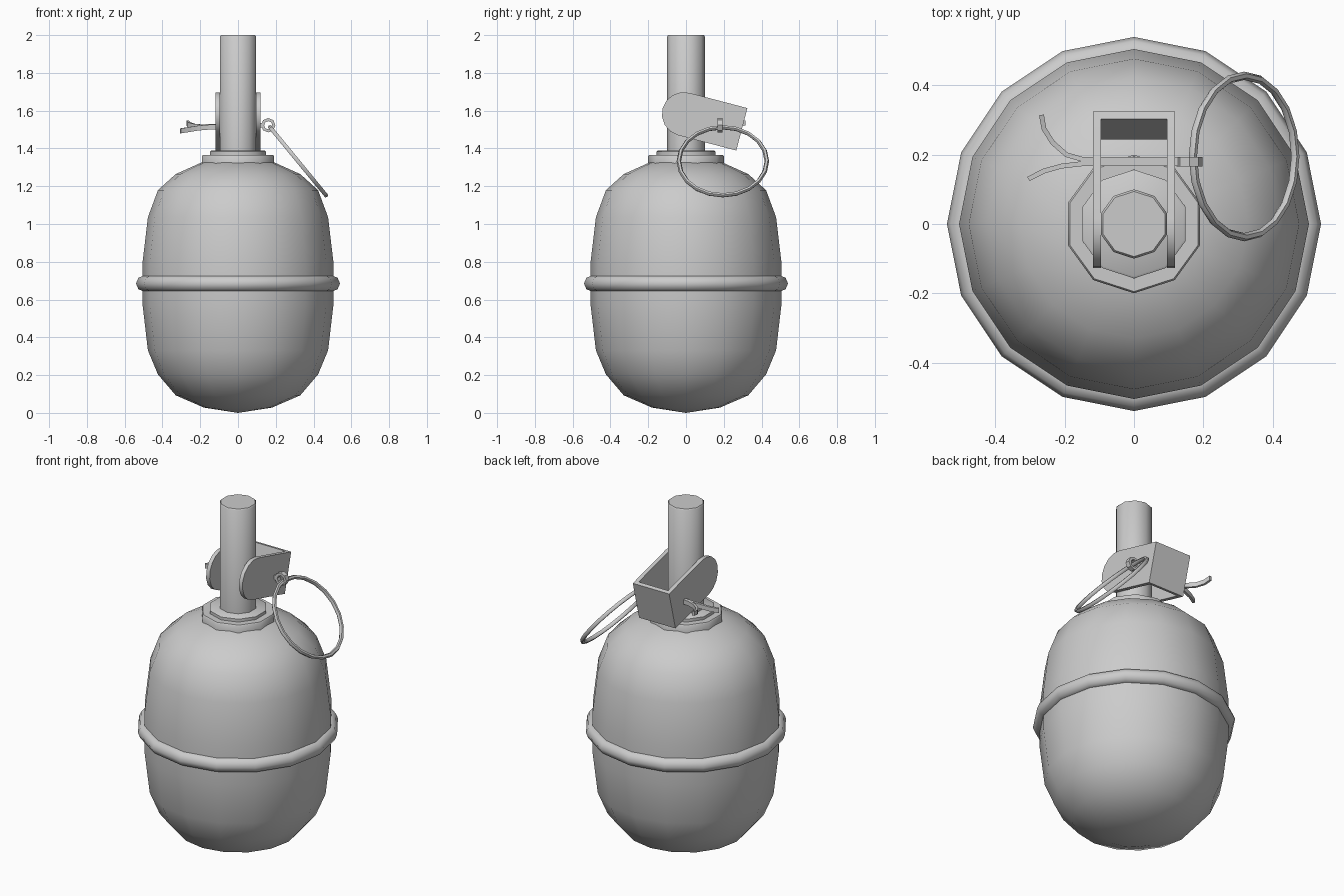
import bpy, bmesh, math
from mathutils import Vector, Matrix

if "Cube" in bpy.data.objects:
    bpy.data.objects.remove(bpy.data.objects["Cube"])


def finish(name, bm, angle=40):
    """Turn a bmesh into an object, smooth with sharp creases."""
    bmesh.ops.remove_doubles(bm, verts=bm.verts, dist=1e-5)
    bmesh.ops.recalc_face_normals(bm, faces=bm.faces)
    for f in bm.faces:
        f.smooth = True
    for e in bm.edges:
        e.smooth = len(e.link_faces) == 2 and e.calc_face_angle(0) < math.radians(angle)
    me = bpy.data.meshes.new(name)
    bm.to_mesh(me)
    bm.free()
    ob = bpy.data.objects.new(name, me)
    bpy.context.collection.objects.link(ob)
    return ob


def lathe(name, profile, sides, angle=40):
    """Revolve (radius, z) points around z, first vertex on +y."""
    bm = bmesh.new()
    vs = [bm.verts.new((0, r, z)) for r, z in profile]
    es = [bm.edges.new(p) for p in zip(vs, vs[1:])]
    bmesh.ops.spin(bm, geom=vs + es, cent=(0, 0, 0), axis=(0, 0, 1),
                   angle=math.tau, steps=sides, use_merge=False)
    return finish(name, bm, angle)


def torus(name, major, minor, n, m, matrix):
    """Ring of m-sided tube with n segments around local z."""
    bm = bmesh.new()
    grid = []
    for i in range(n):
        a = math.tau * i / n
        row = []
        for j in range(m):
            b = math.tau * j / m
            r = major + minor * math.cos(b)
            row.append(bm.verts.new((r * math.cos(a), r * math.sin(a), minor * math.sin(b))))
        grid.append(row)
    for i in range(n):
        p, q = grid[i], grid[(i + 1) % n]
        for j in range(m):
            k = (j + 1) % m
            bm.faces.new((p[j], q[j], q[k], p[k]))
    bm.transform(matrix)
    return finish(name, bm, 60)


def prism(bm, outline, x0, x1):
    """Extrude a (y, z) outline between two x positions."""
    a = [bm.verts.new((x0, y, z)) for y, z in outline]
    b = [bm.verts.new((x1, y, z)) for y, z in outline]
    bm.faces.new(a)
    bm.faces.new(b[::-1])
    for i in range(len(a)):
        j = (i + 1) % len(a)
        bm.faces.new((a[i], a[j], b[j], b[i]))


# Egg-shaped body
lathe("body", [(0, 0), (.18, .028), (.33, .093), (.424, .204), (.477, .331), (.505, .57),
               (.505, .8), (.477, 1.036), (.424, 1.179), (.33, 1.264), (.19, 1.327), (0, 1.335)], 16, 50)

# Belt around the middle
torus("belt", .497, .043, 16, 8, Matrix.Translation((0, 0, .685)))

# Stepped neck collar and fuse tube
lathe("collar", [(0, 1.31), (.2, 1.31), (.2, 1.36), (.195, 1.366), (.157, 1.366),
                 (.157, 1.383), (.15, 1.388), (0, 1.388)], 10)
lathe("fuse_tube", [(0, 1.37), (.1, 1.37), (.1, 1.993), (.094, 2), (0, 2)], 10)

# Lever bracket: two rounded cheeks joined by an end plate
T = math.radians(14.7)
U, V = Vector((math.cos(T), -math.sin(T))), Vector((math.sin(T), math.cos(T)))
C = Vector((-.012, 1.582))
R, L, W, TH = .116, .318, .118, .023


def at(u, v):
    return C + U * u + V * v


cheek = [at(L, -R), at(L, R)]
cheek += [at(R * math.cos(a), R * math.sin(a))
          for a in (math.pi * (.5 + i / 8) for i in range(9))]
bm = bmesh.new()
for s in (-1, 1):
    prism(bm, cheek, s * (W - TH), s * W)
prism(bm, [at(L - TH, -R), at(L, -R), at(L, R), at(L - TH, R)], -W + TH, W - TH)
finish("lever_bracket", bm)

# Split pin: eye plus two legs that spread apart at the tip
EY, EZ = .18, 1.523
lathe_eye = [(.022, -.014), (.038, -.014), (.038, .014), (.022, .014), (.022, -.014)]
eye = lathe("pin_eye", lathe_eye, 8)
eye.matrix_world = Matrix.Translation((.16, EY, EZ)) @ Matrix.Rotation(math.pi / 2, 4, 'X')


def pin_leg(name, path):
    """Rectangular strip swept along (x, y, z) points."""
    pts = [Vector(p) for p in path]
    bm = bmesh.new()
    rows = []
    for i, p in enumerate(pts):
        d = pts[min(i + 1, len(pts) - 1)] - pts[max(i - 1, 0)]
        n = Vector((-d.y, d.x, 0)).normalized() * .007
        h = Vector((0, 0, .013))
        rows.append([bm.verts.new(p + o) for o in (n + h, n - h, -n - h, -n + h)])
    for p, q in zip(rows, rows[1:]):
        for j in range(4):
            k = (j + 1) % 4
            bm.faces.new((p[j], p[k], q[k], q[j]))
    bm.faces.new(rows[0])
    bm.faces.new(rows[-1][::-1])
    finish(name, bm)


pin_leg("pin_leg_back", [(.13, .187, EZ), (-.15, .187, 1.516), (-.195, .2, 1.514),
                         (-.235, .235, 1.518), (-.26, .275, 1.526), (-.267, .315, 1.536)])
pin_leg("pin_leg_front", [(.13, .174, EZ), (-.15, .174, 1.513), (-.21, .167, 1.508),
                          (-.26, .153, 1.5), (-.305, .13, 1.493)])

# Pull ring hanging from the eye
torus("pull_ring", .233, .012, 20, 6,
      Matrix.Translation((.318, .195, 1.332)) @ Matrix.Rotation(math.radians(50.6), 4, 'Y'))
